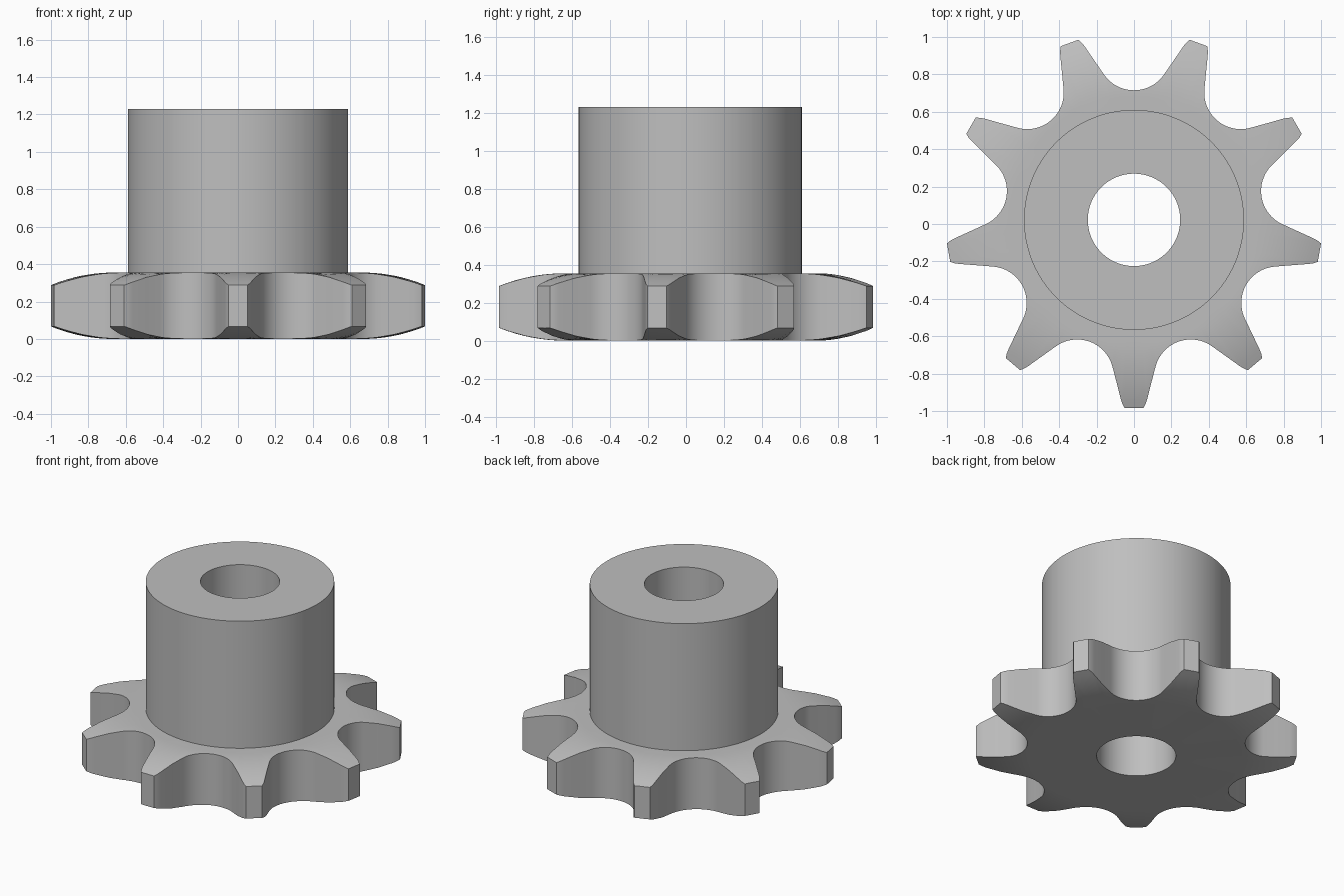
import bpy, bmesh
from math import sin, cos, atan2, hypot, pi, radians, sqrt

TEETH = 9
BORE, HUB = 0.247, 0.588
PLATE_H, TOP = 0.355, 1.23
TIP = 1.0066
RELIEF_START, RELIEF_DROP = 0.66, 0.067
CENTRE_Y = 0.022

if "Cube" in bpy.data.objects:
    bpy.data.objects.remove(bpy.data.objects["Cube"], do_unlink=True)

steel = bpy.data.materials.new("grey steel")
steel.use_nodes = True
grey = (0.52, 0.52, 0.52, 1)
steel.diffuse_color = grey
steel.node_tree.nodes["Principled BSDF"].inputs["Base Color"].default_value = grey


def half_tooth():
    """Half a tooth as (half width, radius) from tip centre to valley bottom."""
    pts = [(0, TIP), (0.05, TIP), (0.062, 0.984), (0.07, 0.96), (0.093, 0.87)]
    seat, roller, steps = 0.888, 0.195, 14
    cx, cy = seat * sin(pi / TEETH), seat * cos(pi / TEETH)
    for i in range(steps + 1):
        a = radians(195 + 55 * i / steps)
        pts.append((cx + roller * cos(a), cy + roller * sin(a)))
    return pts


def tooth_outline():
    """Whole outline as (angle, radius) pairs, one tooth pointing to the front."""
    half = [(atan2(x, y), hypot(x, y)) for x, y in half_tooth()]
    pitch = [(-a, r) for a, r in reversed(half[1:])] + half[:-1]
    return [(a - pi / 2 + 2 * pi * k / TEETH, r)
            for k in range(TEETH) for a, r in pitch]


def relief(r):
    """Rounded side relief: how far the plate face falls back at a radius."""
    run = TIP - RELIEF_START
    big = (run ** 2 + RELIEF_DROP ** 2) / (2 * RELIEF_DROP)
    return big - sqrt(big ** 2 - max(0, r - RELIEF_START) ** 2)


def plate_section(outer):
    steps = 8
    rings = [RELIEF_START + (outer - RELIEF_START) * i / steps
             for i in range(steps + 1)]
    upper = [(HUB, PLATE_H)] + [(r, PLATE_H - relief(r)) for r in rings]
    lower = [(r, relief(r)) for r in reversed(rings)] + [(BORE, 0)]
    return upper + lower


def hub_section(outer):
    return [(BORE, 0), (BORE, TOP), (HUB, TOP), (HUB, PLATE_H)]


def sweep(name, outline, section):
    """Join one cross-section per outline angle into a ring."""
    bm = bmesh.new()
    cols = [[bm.verts.new((r * cos(a), r * sin(a) + CENTRE_Y, z))
             for r, z in section(outer)] for a, outer in outline]
    for i, col in enumerate(cols):
        nxt = cols[(i + 1) % len(cols)]
        for j in range(len(col) - 1):
            bm.faces.new((col[j], col[j + 1], nxt[j + 1], nxt[j]))
    mesh = bpy.data.meshes.new(name)
    bm.to_mesh(mesh)
    bm.free()
    mesh.materials.append(steel)
    # section order sets the winding; turn it so the faces look outwards
    mesh.flip_normals()
    obj = bpy.data.objects.new(name, mesh)
    bpy.context.collection.objects.link(obj)
    bpy.ops.object.select_all(action='DESELECT')
    obj.select_set(True)
    bpy.context.view_layer.objects.active = obj
    bpy.ops.object.shade_smooth_by_angle(angle=radians(30))
    return obj


outline = tooth_outline()
sweep("toothed_plate", outline, plate_section)
sweep("hub", outline, hub_section)
